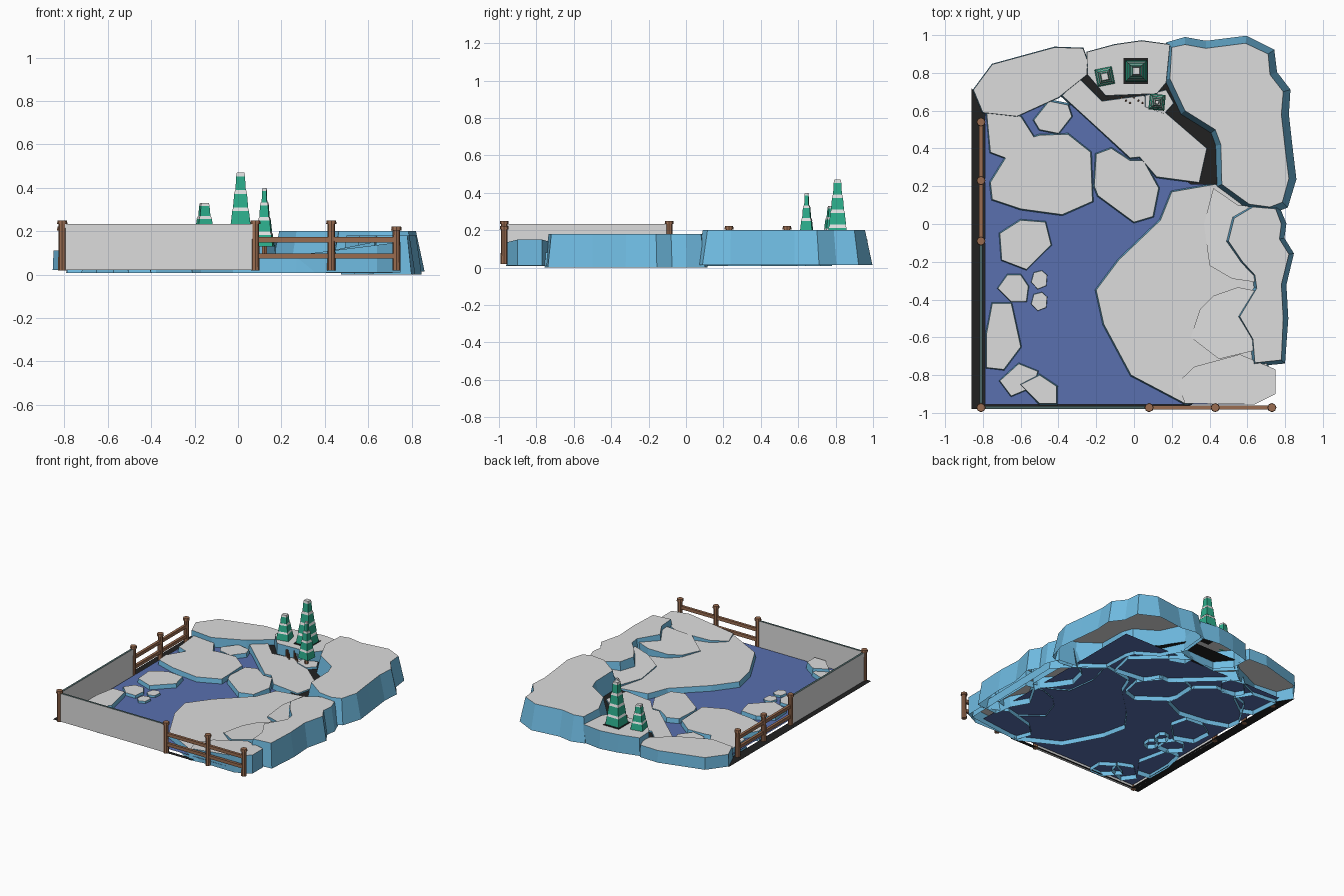
import bpy, bmesh, math
from mathutils import Vector, Matrix

if "Cube" in bpy.data.objects:
    bpy.data.objects.remove(bpy.data.objects["Cube"])


def material(name, rgb):
    m = bpy.data.materials.new(name)
    m.diffuse_color = (*rgb, 1)
    m.use_nodes = True
    m.node_tree.nodes["Principled BSDF"].inputs["Base Color"].default_value = m.diffuse_color
    return m


SNOW = material("snow white", (0.72, 0.72, 0.72))
ICE = material("ice blue", (0.16, 0.50, 0.76))
WATER = material("water blue", (0.10, 0.16, 0.43))
BLACK = material("black rock", (0.015, 0.015, 0.015))
WOOD = material("wood brown", (0.32, 0.15, 0.08))
GREEN = material("pine green", (0.025, 0.42, 0.26))
TRIM = material("dark teal", (0.07, 0.13, 0.13))


def finish(name, bm, mats):
    me = bpy.data.meshes.new(name)
    bm.to_mesh(me)
    bm.free()
    for m in mats:
        me.materials.append(m)
    ob = bpy.data.objects.new(name, me)
    bpy.context.collection.objects.link(ob)
    return ob


def floe(name, pts, top, bottom=0.008, flare=0.012, tilt=(0, 0), ref=(0, 0)):
    """Snow-topped block: flat (or tilted) top, ice sides flaring out downwards."""
    p = [Vector(q) for q in pts]
    n = len(p)
    if sum(p[i].x * p[(i + 1) % n].y - p[(i + 1) % n].x * p[i].y for i in range(n)) < 0:
        p.reverse()
    bm = bmesh.new()
    tops, bots = [], []
    for i, v in enumerate(p):
        a = (v - p[i - 1]).normalized()
        b = (p[(i + 1) % n] - v).normalized()
        out = Vector((a.y + b.y, -a.x - b.x)).normalized() * flare
        z = top + tilt[0] * (v.x - ref[0]) + tilt[1] * (v.y - ref[1])
        tops.append(bm.verts.new((v.x, v.y, z)))
        bots.append(bm.verts.new((v.x + out.x, v.y + out.y, bottom)))
    bm.faces.new(tops)
    for i in range(n):
        j = (i + 1) % n
        bm.faces.new((bots[i], bots[j], tops[j], tops[i])).material_index = 1
    return finish(name, bm, [SNOW, ICE])


def sheet(name, pts, z, mat):
    bm = bmesh.new()
    bm.faces.new([bm.verts.new((x, y, z)) for x, y in pts])
    bmesh.ops.recalc_face_normals(bm, faces=bm.faces)
    for f in bm.faces:
        if f.normal.z < 0:
            f.normal_flip()
    return finish(name, bm, [mat])


def add_cone(bm, x, y, z0, z1, r0, r1, sides, rot=0, mat=0):
    mx = Matrix.Translation((x, y, (z0 + z1) / 2)) @ Matrix.Rotation(rot, 4, 'Z')
    vs = bmesh.ops.create_cone(bm, cap_ends=True, segments=sides, radius1=r0,
                               radius2=r1, depth=z1 - z0, matrix=mx)['verts']
    for f in {f for v in vs for f in v.link_faces}:
        f.material_index = mat


def box(name, lo, hi, mats):
    lo, hi = Vector(lo), Vector(hi)
    bm = bmesh.new()
    bmesh.ops.create_cube(bm, size=1, matrix=Matrix.Translation((lo + hi) / 2)
                          @ Matrix.Diagonal((*(hi - lo), 1)))
    if len(mats) > 1:  # coloured top edge
        for f in bm.faces:
            f.material_index = 1 if f.normal.z > 0.5 else 0
    return finish(name, bm, mats)


# water and dark ground
sheet("water", [(-.79, -.955), (.6, -.955), (.6, .63), (-.79, .63)], .04, WATER)
sheet("ground_left", [(-.86, -.98), (-.785, -.98), (-.785, .6), (-.86, .72)], .02, BLACK)
sheet("ground_front", [(-.785, -.98), (.3, -.98), (.3, -.95), (-.785, -.95)], .02, BLACK)
sheet("rock_gap", [(-.28, .80), (-.3, .66), (.3, .21), (.46, .21), (.48, .45),
                   (.28, .62), (.16, .8)], .07, BLACK)

# large snow banks
floe("back_right_bank", [(.20, .935), (.27, .95), (.38, .93), (.59, .957), (.71, .90),
     (.72, .79), (.79, .70), (.78, .58), (.80, .40), (.82, .24), (.785, .115), (.72, .09),
     (.61, .105), (.465, .21), (.46, .42), (.43, .50), (.27, .60), (.19, .77)],
     .20, .015, .04)
floe("front_right_bank", [(.63, .09), (.75, .08), (.78, 0), (.77, -.08), (.82, -.16),
     (.78, -.32), (.79, -.50), (.78, -.72), (.64, -.735), (.63, -.61), (.56, -.49),
     (.65, -.34), (.64, -.27), (.575, -.2), (.50, -.09), (.53, .03)], .18, 0, .027)
floe("front_bank", [(.23, -.84), (.32, -.755), (.56, -.69), (.75, -.77), (.75, -.90),
     (.64, -.955), (.27, -.95)], .085, .01, 0, (.125, 0), (.23, 0))
floe("upper_ramp", [(.42, .19), (.37, 0), (.40, -.22), (.52, -.29), (.66, -.31),
     (.66, .09), (.55, .10)], .085, .03, 0, (.2, 0), (.37, 0))
floe("lower_ramp", [(.35, -.45), (.30, -.60), (.45, -.715), (.68, -.66), (.68, -.36),
     (.55, -.335), (.42, -.38)], .085, .03, 0, (.2, 0), (.30, 0))
floe("main_floe", [(.43, .21), (.20, .17), (.14, .02), (-.08, -.19), (-.2, -.35),
     (-.16, -.53), (-.015, -.80), (.27, -.95), (.70, -.90), (.72, -.05), (.55, .12)], .08)
floe("middle_floe", [(-.38, .68), (-.02, .35), (.03, .355), (.12, .25), (.345, .22),
     (.385, .40), (.165, .59), (.05, .68), (-.17, .65), (-.29, .77)], .08)
floe("back_left_bank", [(-.85, .71), (-.75, .845), (-.42, .935), (-.27, .93), (-.245, .86),
     (-.25, .79), (-.40, .67), (-.62, .57), (-.8, .59)], .11, .02, .004)
floe("tree_bank", [(-.25, .91), (-.245, .79), (-.15, .68), (.12, .69), (.17, .75),
     (.19, .95), (.04, .97), (-.10, .95)], .15, .015, .003)
floe("tree_ledge", [(.06, .68), (.06, .62), (.16, .585), (.21, .64), (.17, .71)], .085)

# small floating floes
floe("floe_a", [(-.78, .59), (-.60, .57), (-.53, .46), (-.68, .35), (-.76, .38)], .075)
floe("floe_b", [(-.53, .55), (-.45, .65), (-.35, .63), (-.33, .57), (-.40, .48),
                (-.50, .50)], .07)
floe("floe_c", [(-.76, .22), (-.63, .43), (-.50, .47), (-.35, .475), (-.23, .38),
                (-.22, .12), (-.38, .05), (-.60, .08), (-.75, .13)], .075)
floe("floe_d", [(-.20, .37), (-.12, .40), (-.02, .335), (.05, .335), (.13, .19), (.10, .04),
                (0, .01), (-.19, .15), (-.21, .20)], .075)
floe("floe_e", [(-.71, -.05), (-.60, .02), (-.47, .01), (-.44, -.11), (-.57, -.24),
                (-.70, -.19)], .07)
floe("floe_f", [(-.72, -.34), (-.67, -.27), (-.60, -.27), (-.56, -.33), (-.57, -.41),
                (-.65, -.41)], .06)
for k, cy in enumerate((-.295, -.41)):
    floe(f"ice_chip_{k}", [(-.5 + .045 * math.cos(a), cy + .05 * math.sin(a))
         for a in (.5, 1.3, 2.3, 3.4, 4.5, 5.6)], .055, flare=.006)
floe("floe_g", [(-.75, -.42), (-.65, -.42), (-.60, -.65), (-.69, -.77), (-.78, -.76),
                (-.78, -.58)], .07)
floe("floe_h", [(-.71, -.83), (-.61, -.74), (-.51, -.78), (-.53, -.86), (-.65, -.91)], .07)
floe("floe_i", [(-.60, -.85), (-.50, -.80), (-.41, -.86), (-.41, -.95), (-.50, -.95)], .09)

# enclosure walls with dark top edge
FX, FY = -.81, -.972
box("front_wall", (FX, FY - .008, .02), (.08, FY + .008, .232), [SNOW, TRIM])
box("left_wall", (FX - .008, FY, .02), (FX + .008, -.09, .232), [SNOW, TRIM])

# fence posts with caps
posts = [(FX, FY, .25), (.08, FY, .25), (.43, FY, .25), (.73, FY, .222),
         (FX, -.09, .25), (FX, .23, .222), (FX, .54, .222)]
for k, (x, y, h) in enumerate(posts):
    bm = bmesh.new()
    add_cone(bm, x, y, .018, h - .018, .019, .017, 8)
    add_cone(bm, x, y, h - .018, h, .024, .022, 8)
    finish(f"fence_post_{k}", bm, [WOOD])

# fence rails
for k, z in enumerate((.085, .16)):
    box(f"front_rail_{k}", (.08, FY - .01, z - .012), (.73, FY + .01, z + .012), [WOOD])
    box(f"left_rail_{k}", (FX - .01, -.09, z - .012), (FX + .01, .54, z + .012), [WOOD])


def tree(name, x, y, z0, z1, half, tip, rot, tiers):
    """Square stepped pine: green tiers, each with a snow cap."""
    bm = bmesh.new()
    step = (z1 - z0) / tiers
    s = math.sqrt(2)
    for t in range(tiers):
        r = (half + (tip - half) * t / (tiers - 1)) * s
        z = z0 + t * step
        add_cone(bm, x, y, z, z + step * .78, r, r * .84, 4, rot + math.pi / 4, 0)
        add_cone(bm, x, y, z + step * .78, z + step, r * .86, r * .72, 4,
                 rot + math.pi / 4, 1)
    finish(name, bm, [GREEN, SNOW])


# trees
tree("tall_tree", .012, .81, .15, .47, .057, .024, 0, 4)
tree("small_tree", -.155, .78, .15, .33, .046, .024, .2, 3)
tree("slim_tree", .122, .645, .13, .40, .042, .012, -.1, 4)
box("tall_tree_bed", (-.055, .74, .145), (.075, .88, .153), [BLACK])

# trunk and loose twigs
bm = bmesh.new()
add_cone(bm, .122, .645, .08, .135, .014, .014, 6)
finish("slim_tree_trunk", bm, [WOOD])
bm = bmesh.new()
for k in range(6):
    add_cone(bm, -.065 + .022 * k, .668 - .014 * (k % 3), .07, .13 + .01 * (k % 2),
             .006, .004, 5)
finish("twigs", bm, [WOOD])
